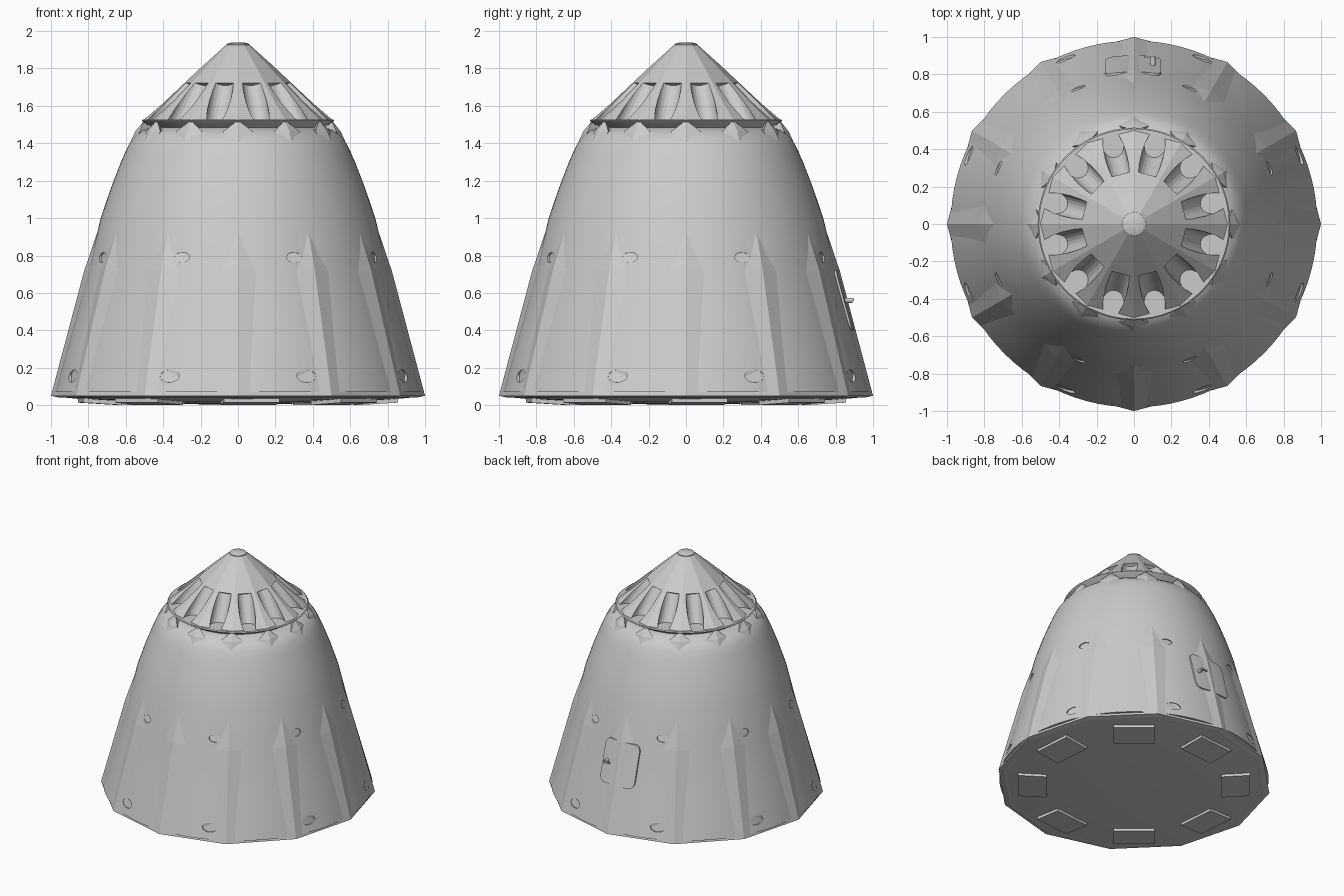
import bpy, bmesh, math
from mathutils import Matrix, Vector

if "Cube" in bpy.data.objects:
    bpy.data.objects.remove(bpy.data.objects["Cube"])

shell_grey = bpy.data.materials.new("shell_grey")
shell_grey.diffuse_color = (0.6, 0.6, 0.6, 1)
shell_grey.use_nodes = True
shell_grey.node_tree.nodes["Principled BSDF"].inputs["Base Color"].default_value = shell_grey.diffuse_color


def finish(bm, name, smooth=None):
    bmesh.ops.recalc_face_normals(bm, faces=bm.faces)
    me = bpy.data.meshes.new(name)
    bm.to_mesh(me)
    bm.free()
    me.materials.append(shell_grey)
    ob = bpy.data.objects.new(name, me)
    bpy.context.collection.objects.link(ob)
    if smooth:
        shade(ob, smooth)
    return ob


def shade(ob, angle):
    for p in ob.data.polygons:
        p.use_smooth = True
    ob.data.set_sharp_from_angle(angle=math.radians(angle))


def lathe(name, profile, sides, smooth=None):
    """Closed solid of revolution from (radius, height) pairs, bottom to top."""
    bm = bmesh.new()
    rings = [[bm.verts.new((r * math.cos(2 * math.pi * i / sides),
                            r * math.sin(2 * math.pi * i / sides), z))
              for i in range(sides)] for r, z in profile]
    for a, b in zip(rings, rings[1:]):
        for i in range(sides):
            j = (i + 1) % sides
            bm.faces.new((a[i], a[j], b[j], b[i]))
    bm.faces.new(rings[0])
    bm.faces.new(rings[-1])
    return finish(bm, name, smooth)


def boolean(ob, cutter, op='DIFFERENCE'):
    """Apply a boolean and remove the helper."""
    cutter.hide_render = True
    mod = ob.modifiers.new("cut", 'BOOLEAN')
    mod.object, mod.operation, mod.solver = cutter, op, 'EXACT'
    bpy.context.view_layer.update()
    me = bpy.data.meshes.new_from_object(
        ob.evaluated_get(bpy.context.evaluated_depsgraph_get()))
    ob.modifiers.clear()
    ob.data = me
    bpy.data.objects.remove(cutter)


def spin(deg):
    return Matrix.Rotation(math.radians(deg), 4, 'Z')


def body_profile(extra=0.0):
    pts = [(.98, .07), (.957, .155), (.89, .40), (.803, .716), (.734, 1.0),
           (.68, 1.16), (.63, 1.29), (.604, 1.35), (.58, 1.40), (.55, 1.44),
           (.51, 1.47), (.46, 1.485), (.30, 1.49)]
    return [(r + extra, z) for r, z in pts]


# Round main shell with two rows of shallow oval ports
body = lathe("main_shell", body_profile(), 96)
bm = bmesh.new()
for z, r, w, h in ((.79, .785, .043, .027), (.155, .957, .055, .033)):
    for k in range(8):
        m = (spin(22.5 + 45 * k) @ Matrix.Translation((r + .035, 0, z))
             @ Matrix.Rotation(math.pi / 2, 4, 'Y')
             @ Matrix.Diagonal((h, w, 1, 1)))
        bmesh.ops.create_cone(bm, cap_ends=True, segments=20, radius1=1,
                              radius2=1, depth=.10, matrix=m)
boolean(body, finish(bm, "port_cutter"))
shade(body, 30)

# Twelve-sided inner hull whose corners show through the shell as ribs
lathe("ribbed_hull", [(.96, .042), (1.0, .05), (.823, .716), (.72, 1.02), (.55, 1.3)], 12)

# Shallow domed underside with eight pads
lathe("heat_shield", [(.02, 0.005), (.35, .008), (.62, .018), (.82, .03), (.97, .045), (.9, .06)], 12, 40)
bm = bmesh.new()
for k in range(8):
    m = (spin(5 + 45 * k) @ Matrix.Translation((.74, 0, .022))
         @ Matrix.Rotation(-.06, 4, 'Y') @ Matrix.Diagonal((.21, .30, .03, 1)))
    bmesh.ops.create_cube(bm, size=1, matrix=m)
finish(bm, "underside_pads")

# Overhanging collar under the nose
lathe("nose_collar", [(.42, 1.46), (.508, 1.515), (.515, 1.522), (.508, 1.528), (.45, 1.528)], 64, 25)

# Kite-shaped brackets between shell and collar
bm = bmesh.new()
for k in range(12):
    m = spin(30 * k)
    tip, left, top, right, ridge, back = [
        bm.verts.new(m @ Vector(c)) for c in (
            (.603, 0, 1.345), (.525, .08, 1.462), (.50, 0, 1.525),
            (.525, -.08, 1.462), (.55, 0, 1.462), (.44, 0, 1.44))]
    loop = (tip, left, top, right)
    for i in range(4):
        a, b = loop[i], loop[(i + 1) % 4]
        bm.faces.new((a, b, ridge))
        bm.faces.new((b, a, back))
finish(bm, "collar_brackets")

# Faceted nose with twelve round grooves
nose = lathe("nose_cone", [(.51, 1.52), (.40, 1.615), (.187, 1.815), (.064, 1.925)], 12)
bm = bmesh.new()
for k in range(12):
    lo, hi = Vector((.475, 0, 1.47)), Vector((.30, 0, 1.74))
    tilt = (hi - lo).to_track_quat('Z', 'Y').to_matrix().to_4x4()
    m = spin(15 + 30 * k) @ Matrix.Translation((lo + hi) / 2) @ tilt
    bmesh.ops.create_cone(bm, cap_ends=True, segments=20, radius1=.058,
                          radius2=.058, depth=(hi - lo).length, matrix=m)
boolean(nose, finish(bm, "groove_cutter"))
shade(nose, 14)
lathe("nose_tip", [(.064, 1.915), (.062, 1.93), (.045, 1.937), (.01, 1.94)], 32, 40)

# Rounded hatch plate following the shell at the back
hatch = lathe("hatch", body_profile(.012), 96)
bm = bmesh.new()
outline = []
for cx, cz, start in ((.105, .67, 0), (-.115, .67, 90), (-.115, .45, 180), (.105, .45, 270)):
    for i in range(6):
        a = math.radians(start + 18 * i)
        outline.append(bm.verts.new((cx + .04 * math.cos(a), .6, cz + .05 * math.sin(a))))
face = bm.faces.new(outline)
ext = bmesh.ops.extrude_face_region(bm, geom=[face])
bmesh.ops.translate(bm, vec=(0, .6, 0), verts=[v for v in ext["geom"] if isinstance(v, bmesh.types.BMVert)])
boolean(hatch, finish(bm, "hatch_outline"), 'INTERSECT')
# Keep only the outer skin of the plate
bm = bmesh.new()
bm.from_mesh(hatch.data)
for v in bm.verts:
    if v.co.y < .65:
        v.co.y += .15
bm.to_mesh(hatch.data)
bm.free()
shade(hatch, 30)

# Hatch handle: small knob with a lever
bm = bmesh.new()
bmesh.ops.create_cone(bm, cap_ends=True, segments=12, radius1=.014, radius2=.014, depth=.05,
                      matrix=Matrix.Translation((.10, .865, .56)) @ Matrix.Rotation(math.pi / 2, 4, 'X'))
bmesh.ops.create_cube(bm, size=1, matrix=Matrix.Translation((.082, .893, .563))
                      @ Matrix.Diagonal((.055, .012, .014, 1)))
finish(bm, "hatch_handle")
